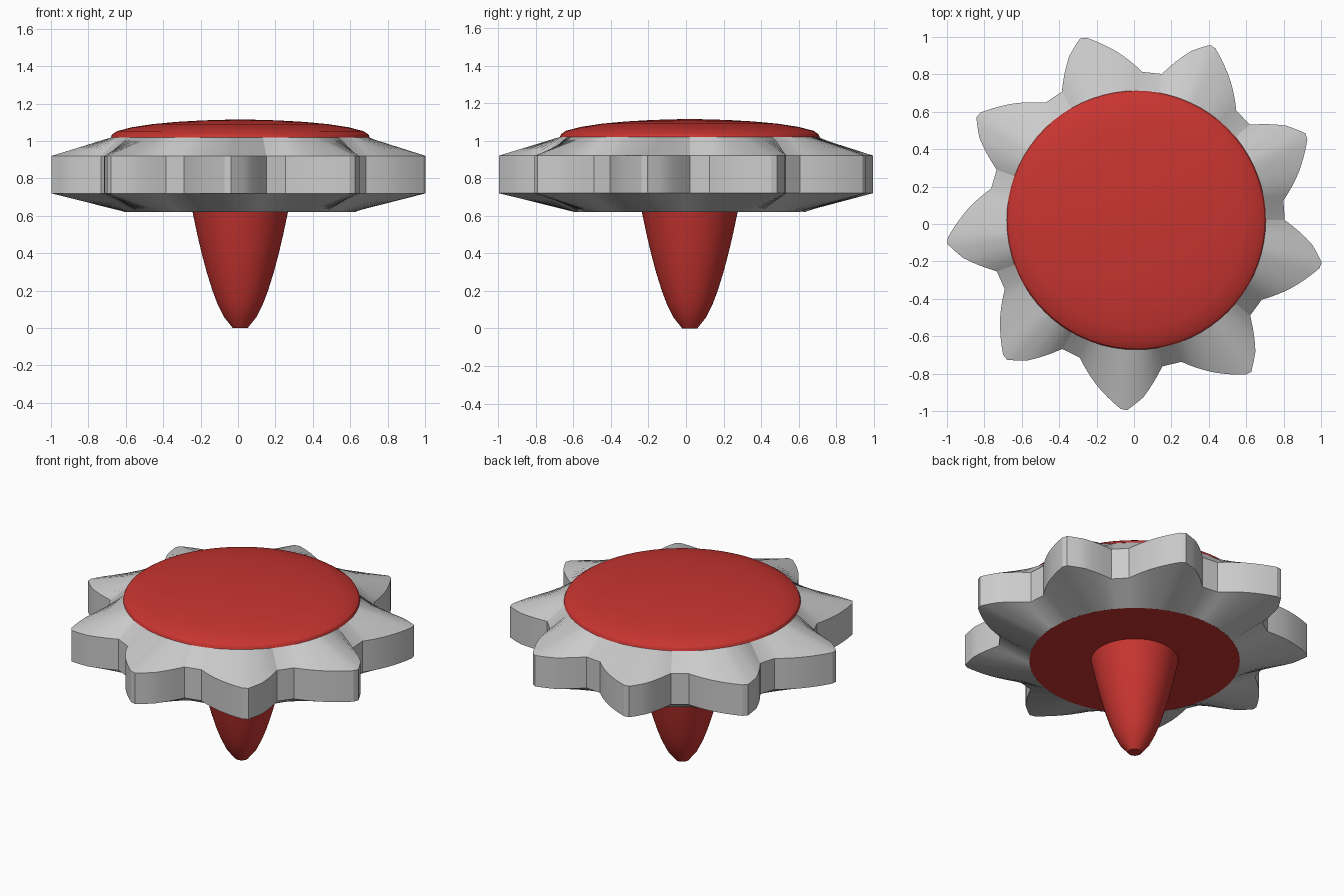
import bpy
import bmesh
from math import sin, cos, radians, sqrt, tau

default = bpy.data.objects.get("Cube")
if default:
    bpy.data.objects.remove(default, do_unlink=True)

CENTRE = (0.012, 0.02, 0.0)
SIDES = 72
LOBES = 9

red = bpy.data.materials.new("red")
red.use_nodes = True
red.diffuse_color = (0.58, 0.035, 0.03, 1)
red.node_tree.nodes["Principled BSDF"].inputs["Base Color"].default_value = red.diffuse_color


def circle(radius, z, angles):
    return [(radius * cos(a), radius * sin(a), z) for a in angles]


def loft(name, rings, cap_start=False, cap_end=False, material=None, sharp=30):
    """Skin a stack of equal-length rings into one object."""
    bm = bmesh.new()
    loops = [[bm.verts.new(p) for p in ring] for ring in rings]
    n = len(loops[0])
    for low, high in zip(loops, loops[1:]):
        for i in range(n):
            j = (i + 1) % n
            bm.faces.new((low[i], low[j], high[j], high[i]))
    if cap_start:
        bm.faces.new(loops[0][::-1])
    if cap_end:
        bm.faces.new(loops[-1])
    mesh = bpy.data.meshes.new(name)
    bm.to_mesh(mesh)
    bm.free()
    obj = bpy.data.objects.new(name, mesh)
    obj.location = CENTRE
    bpy.context.collection.objects.link(obj)
    if material:
        mesh.materials.append(material)
    bpy.ops.object.select_all(action='DESELECT')
    obj.select_set(True)
    bpy.context.view_layer.objects.active = obj
    bpy.ops.object.shade_smooth_by_angle(angle=radians(sharp))
    return obj


# Toothed ring: one lobe as (angle offset, radius), subdivided and repeated
lobe = [(-26.1, 0.794), (-18.5, 0.794), (-9.9, 0.904), (-0.9, 1.012),
        (1.0, 1.017), (6.1, 0.947), (11.4, 0.842), (13.9, 0.794)]
steps = [1, 4, 4, 1, 3, 3, 1]
outline = []
for k in range(LOBES):
    turn = 66.2 + k * 360 / LOBES
    for (a0, r0), (a1, r1), count in zip(lobe, lobe[1:], steps):
        for s in range(count):
            t = s / count
            outline.append((radians(turn + a0 + (a1 - a0) * t), r0 + (r1 - r0) * t))

angles = [a for a, r in outline]


def tooth_ring(z):
    return [(r * cos(a), r * sin(a), z) for a, r in outline]


loft("toothed_ring", [circle(0.615, 0.62, angles), tooth_ring(0.72),
                      tooth_ring(0.92), circle(0.69, 1.02, angles)], sharp=20)

# Pointed stem with the flat underside disc
round_angles = [tau * i / SIDES for i in range(SIDES)]
stem_heights = [0, 0.06, 0.13, 0.2, 0.3, 0.4, 0.5, 0.62]
stem = [circle(sqrt(0.0016 + 0.1024 * z), z, round_angles) for z in stem_heights]
stem.append(circle(0.615, 0.62, round_angles))
loft("stem_and_underside", stem, cap_start=True, material=red)

# Shallow domed cap
dome = [(0.693, 1.018), (0.685, 1.035), (0.66, 1.052), (0.58, 1.073),
        (0.47, 1.09), (0.34, 1.102), (0.2, 1.11), (0.06, 1.114)]
loft("domed_cap", [circle(r, z, round_angles) for r, z in dome],
     cap_start=True, cap_end=True, material=red)
